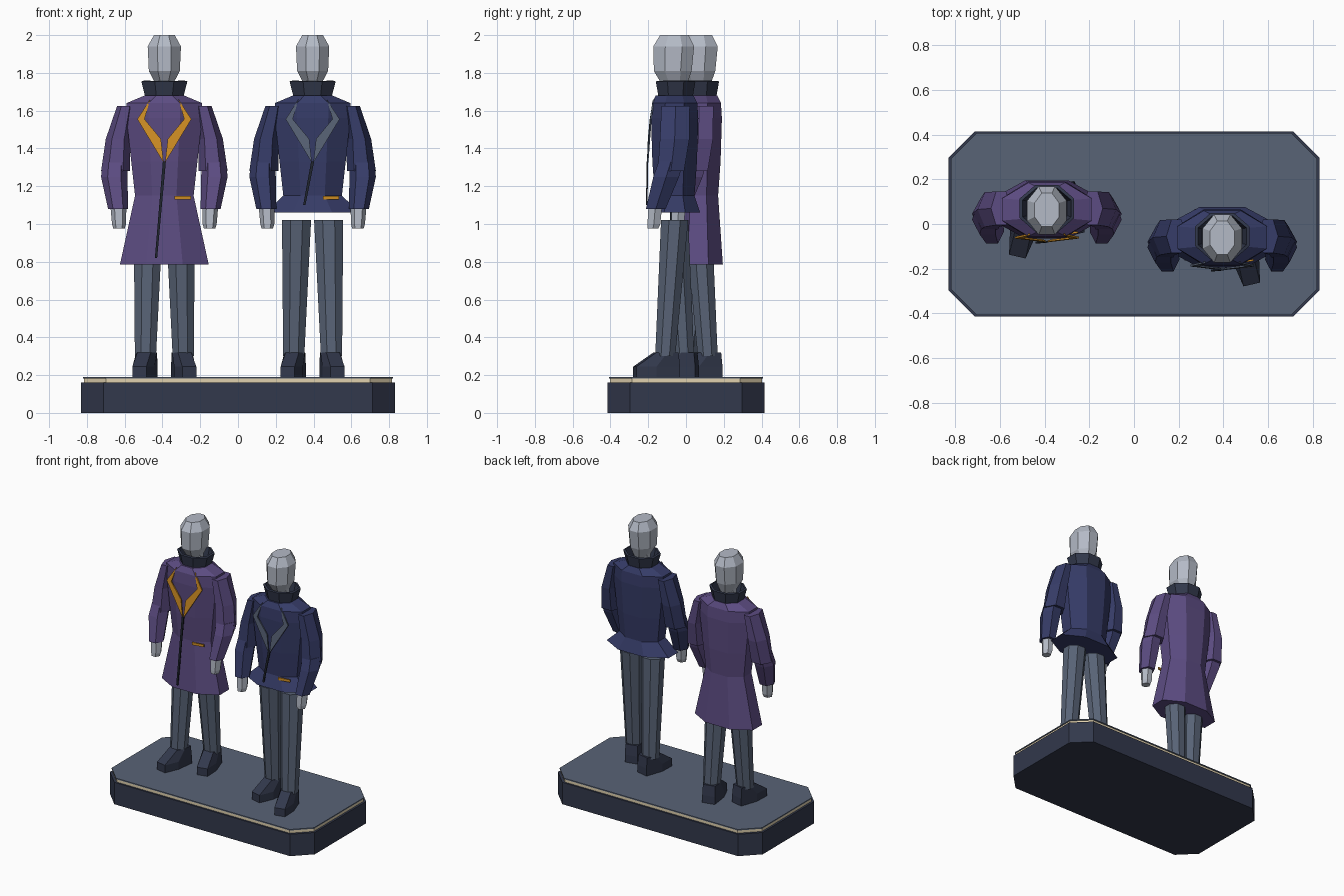
import bpy, bmesh, math
from mathutils import Vector, Matrix

if "Cube" in bpy.data.objects:
    bpy.data.objects.remove(bpy.data.objects["Cube"], do_unlink=True)


def material(name, rgb):
    m = bpy.data.materials.new(name)
    m.use_nodes = True
    m.diffuse_color = (*rgb, 1)
    m.node_tree.nodes["Principled BSDF"].inputs["Base Color"].default_value = (*rgb, 1)
    return m


PURPLE = material("purple cloth", (0.107, 0.072, 0.223))
NAVY = material("navy cloth", (0.037, 0.045, 0.138))
SLATE = material("slate", (0.098, 0.125, 0.181))
DARK = material("dark blue grey", (0.032, 0.04, 0.072))
PALE = material("pale grey", (0.456, 0.491, 0.565))
ORANGE = material("orange trim", (0.65, 0.28, 0.018))
CREAM = material("cream trim", (0.75, 0.64, 0.43))
BLACK = material("dark zip", (0.014, 0.018, 0.027))


def ring(x, y, z, hx, hy, n=8):
    """Horizontal polygon with a flat side to the front, filling hx by hy."""
    pts = [(math.sin(a), math.cos(a)) for a in
           (math.tau * (k + 0.5) / n for k in range(n))]
    mx, my = max(p[0] for p in pts), max(p[1] for p in pts)
    return [(x + p[0] * hx / mx, y + p[1] * hy / my, z) for p in pts]


def loft(name, rings, mat, place=Matrix(), cap_top=True):
    """Skin a stack of rings and close the ends."""
    bm = bmesh.new()
    rows = [[bm.verts.new(place @ Vector(p)) for p in r] for r in rings]
    n = len(rows[0])
    for low, high in zip(rows, rows[1:]):
        for i in range(n):
            j = (i + 1) % n
            bm.faces.new((low[i], low[j], high[j], high[i]))
    bm.faces.new(rows[0])
    if cap_top:
        bm.faces.new(rows[-1])
    bmesh.ops.recalc_face_normals(bm, faces=bm.faces)
    mesh = bpy.data.meshes.new(name)
    bm.to_mesh(mesh)
    bm.free()
    mesh.materials.append(mat)
    ob = bpy.data.objects.new(name, mesh)
    bpy.context.collection.objects.link(ob)
    return ob


def plate(name, points, mat, place, thick=0.008):
    """Thin upright plate from (x, y, z) outline points."""
    back = [(x, y + thick, z) for x, y, z in points]
    return loft(name, [points, back], mat, place)


def slab(name, hx, hy, cut, low, high, mat):
    corners = [(hx, hy - cut), (hx - cut, hy), (cut - hx, hy), (-hx, hy - cut),
               (-hx, cut - hy), (cut - hx, -hy), (hx - cut, -hy), (hx, cut - hy)]
    loft(name, [[(x, y, z) for x, y in corners] for z in (low, high)], mat)


# Plinth
slab("plinth", 0.83, 0.415, 0.118, 0, 0.16, DARK)
slab("plinth_trim", 0.815, 0.402, 0.115, 0.16, 0.182, CREAM)
slab("plinth_top", 0.82, 0.407, 0.116, 0.182, 0.19, SLATE)

# Torso sections: height, half width, half depth
BODY = [(1.15, 0.155, 0.105), (1.33, 0.175, 0.118), (1.56, 0.2, 0.125),
        (1.64, 0.2, 0.12), (1.68, 0.105, 0.1)]
FOOT = [(-0.045, 0.07), (0.045, 0.07), (0.058, -0.06),
        (0.038, -0.165), (-0.038, -0.165), (-0.058, -0.06)]


def figure(tag, x, y, cloth, lapel, hem, front_leg):
    at = Matrix.Translation((x, y, 0))

    # Coat, collar and head
    hem_z, hem_x, hem_y, zip_z = hem
    rings = [ring(0, 0, hem_z, hem_x, hem_y)]
    rings += [ring(0, 0, *s) for s in BODY]
    loft(tag + "_coat", rings, cloth, at)
    collar = loft(tag + "_collar", [ring(0, 0.005, 1.67, 0.1, 0.09),
                                    ring(0, 0.005, 1.755, 0.122, 0.105)],
                  DARK, at, cap_top=False)
    wall = collar.modifiers.new("wall", "SOLIDIFY")
    wall.thickness = 0.015
    loft(tag + "_neck", [ring(0, 0, 1.66, 0.05, 0.05), ring(0, 0, 1.76, 0.05, 0.05)],
         PALE, at)
    head = [(0, 1.73, 0.04, 0.062), (-0.01, 1.81, 0.082, 0.1),
            (-0.005, 1.94, 0.088, 0.108), (-0.002, 2.0, 0.055, 0.075)]
    loft(tag + "_head", [ring(0, hy, z, a, b) for hy, z, a, b in head], PALE, at)

    # Zip and pocket edge
    plate(tag + "_zip", [(-0.008, -0.148, 1.33), (0.008, -0.148, 1.33),
                         (-0.038, -0.152, zip_z), (-0.05, -0.152, zip_z)], BLACK, at)
    plate(tag + "_pocket", [(0.055, -0.12, 1.13), (0.14, -0.105, 1.13),
                            (0.14, -0.105, 1.148), (0.055, -0.12, 1.148)], ORANGE, at)

    for s, side in ((-1, "right"), (1, "left")):
        name = tag + "_" + side
        # Lapel
        plate(name + "_lapel",
              [(s * 0.075, -0.115, 1.66), (s * 0.143, -0.13, 1.555),
               (s * 0.004, -0.147, 1.325), (s * 0.018, -0.142, 1.45),
               (s * 0.105, -0.132, 1.555)], lapel, at)
        # Arm
        loft(name + "_upper_arm", [ring(s * 0.205, 0.005, 1.625, 0.045, 0.075, 6),
                                   ring(s * 0.245, 0, 1.45, 0.065, 0.078, 6),
                                   ring(s * 0.258, -0.02, 1.28, 0.077, 0.07, 6)],
             cloth, at)
        loft(name + "_forearm", [ring(s * 0.262, -0.02, 1.33, 0.064, 0.065, 6),
                                 ring(s * 0.265, -0.045, 1.25, 0.07, 0.068, 6),
                                 ring(s * 0.245, -0.1, 1.08, 0.053, 0.052, 6)],
             cloth, at)
        loft(name + "_hand", [ring(s * 0.24, -0.115, 0.975, 0.03, 0.028, 6),
                              ring(s * 0.24, -0.11, 1.0, 0.037, 0.034, 6),
                              ring(s * 0.243, -0.103, 1.09, 0.042, 0.036, 6)],
             PALE, at)
        # Leg and shoe
        step = -0.05 if s == front_leg else 0.05
        loft(name + "_leg", [ring(s * 0.1, step, 0.3, 0.056, 0.053),
                             ring(s * 0.085, 0, 1.02, 0.077, 0.072)], SLATE, at)
        turn = Matrix.Rotation(s * math.radians(13), 4, "Z")
        shoe = at @ Matrix.Translation((s * 0.095, step, 0)) @ turn
        sole = [[(px, py, z) for px, py in FOOT] for z in (0.19, 0.245)]
        ankle = [(px * 0.95, max(py, -0.062) * 0.9 if i not in (2, 5) else 0.0, 0.32)
                 for i, (px, py) in enumerate(FOOT)]
        loft(name + "_shoe", sole + [ankle], DARK, shoe)


# Hem: height, half width, half depth, lower end of zip
figure("long_coat_figure", -0.39, 0.065, PURPLE, ORANGE, (0.785, 0.235, 0.13, 0.82), -1)
figure("short_coat_figure", 0.395, -0.06, NAVY, SLATE, (1.06, 0.25, 0.135, 1.1), 1)
